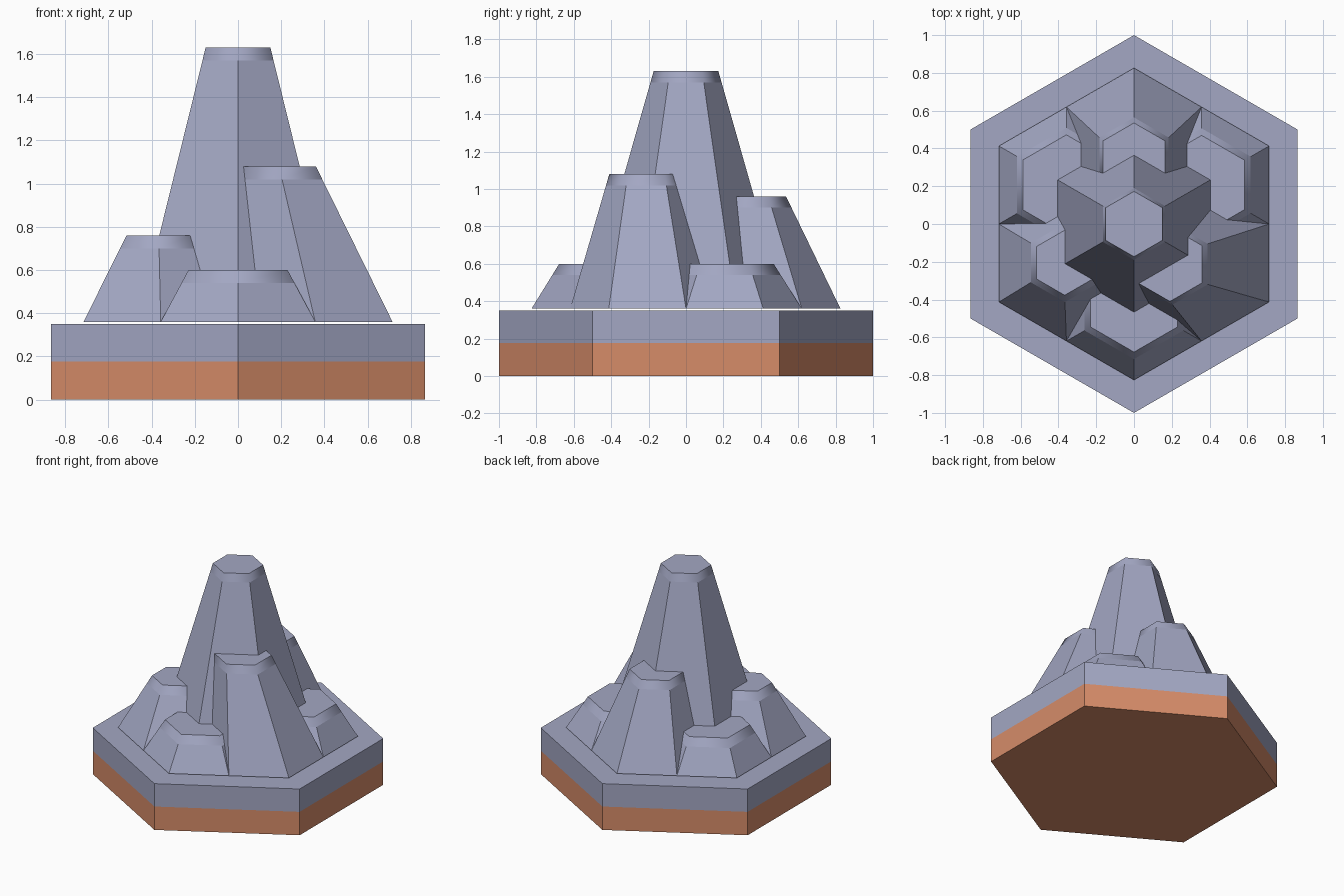
import bpy, bmesh, math

if "Cube" in bpy.data.objects:
    bpy.data.objects.remove(bpy.data.objects["Cube"])


def material(name, color):
    m = bpy.data.materials.new(name)
    m.diffuse_color = (*color, 1.0)
    m.use_nodes = True
    m.node_tree.nodes["Principled BSDF"].inputs["Base Color"].default_value = m.diffuse_color
    return m


STONE = material("blue grey stone", (0.366, 0.387, 0.546))
EARTH = material("orange earth", (0.672, 0.262, 0.141))


def hex_stack(name, rings, mats, mat_rule=lambda i: 0, smooth_top=False):
    """Loft of hexagons (x, y, z, radius), corners pointing along y."""
    bm = bmesh.new()
    loops = []
    for x, y, z, r in rings:
        loops.append([bm.verts.new((x + r * math.sin(math.radians(60 * k)),
                                    y - r * math.cos(math.radians(60 * k)), z))
                      for k in range(6)])
    bm.faces.new(loops[0][::-1]).material_index = mat_rule(0)
    last = len(loops) - 2
    for i in range(last + 1):
        for k in range(6):
            n = (k + 1) % 6
            f = bm.faces.new((loops[i][k], loops[i][n],
                              loops[i + 1][n], loops[i + 1][k]))
            f.material_index = mat_rule(i)
            f.smooth = smooth_top and i == last
    bm.faces.new(loops[-1]).material_index = mat_rule(last)
    me = bpy.data.meshes.new(name)
    bm.to_mesh(me)
    bm.free()
    for m in mats:
        me.materials.append(m)
    ob = bpy.data.objects.new(name, me)
    bpy.context.collection.objects.link(ob)
    return ob


# Tile: earth layer below, stone layer above
hex_stack("hex_tile", [(0, 0, 0, 1), (0, 0, 0.177, 1), (0, 0, 0.35, 1)],
          [EARTH, STONE], lambda i: i)

FOOT = 0.36   # height of the mountain foot
BAND = 0.06   # soft band under each summit


def peak(name, base, base_r, top, top_r, height):
    t = 1 - BAND / (height - FOOT)

    def mix(a, b):
        return a + (b - a) * t
    hex_stack(name, [(*base, FOOT, base_r),
                     (mix(base[0], top[0]), mix(base[1], top[1]),
                      height - BAND, mix(base_r, top_r)),
                     (*top, height, top_r)], [STONE], smooth_top=True)


# Tall middle peak
peak("main_peak", (0, 0), 0.535, (0, 0), 0.173, 1.63)

# Six lower peaks, one on each corner: top x, top y, top radius, height
FOOT_R = 0.413
side_peaks = [
    ("front_peak", 0, -0.413, 0.265, 0.60),
    ("front_right_peak", 0.19, -0.213, 0.197, 1.08),
    ("back_right_peak", 0.358, 0.207, 0.262, 0.60),
    ("back_peak", 0, 0.345, 0.19, 0.96),
    ("back_left_peak", -0.358, 0.207, 0.265, 0.60),
    ("front_left_peak", -0.367, -0.205, 0.172, 0.76),
]
for k, (name, tx, ty, tr, h) in enumerate(side_peaks):
    a = math.radians(60 * k)
    peak(name, (FOOT_R * math.sin(a), -FOOT_R * math.cos(a)), FOOT_R,
         (tx, ty), tr, h)
